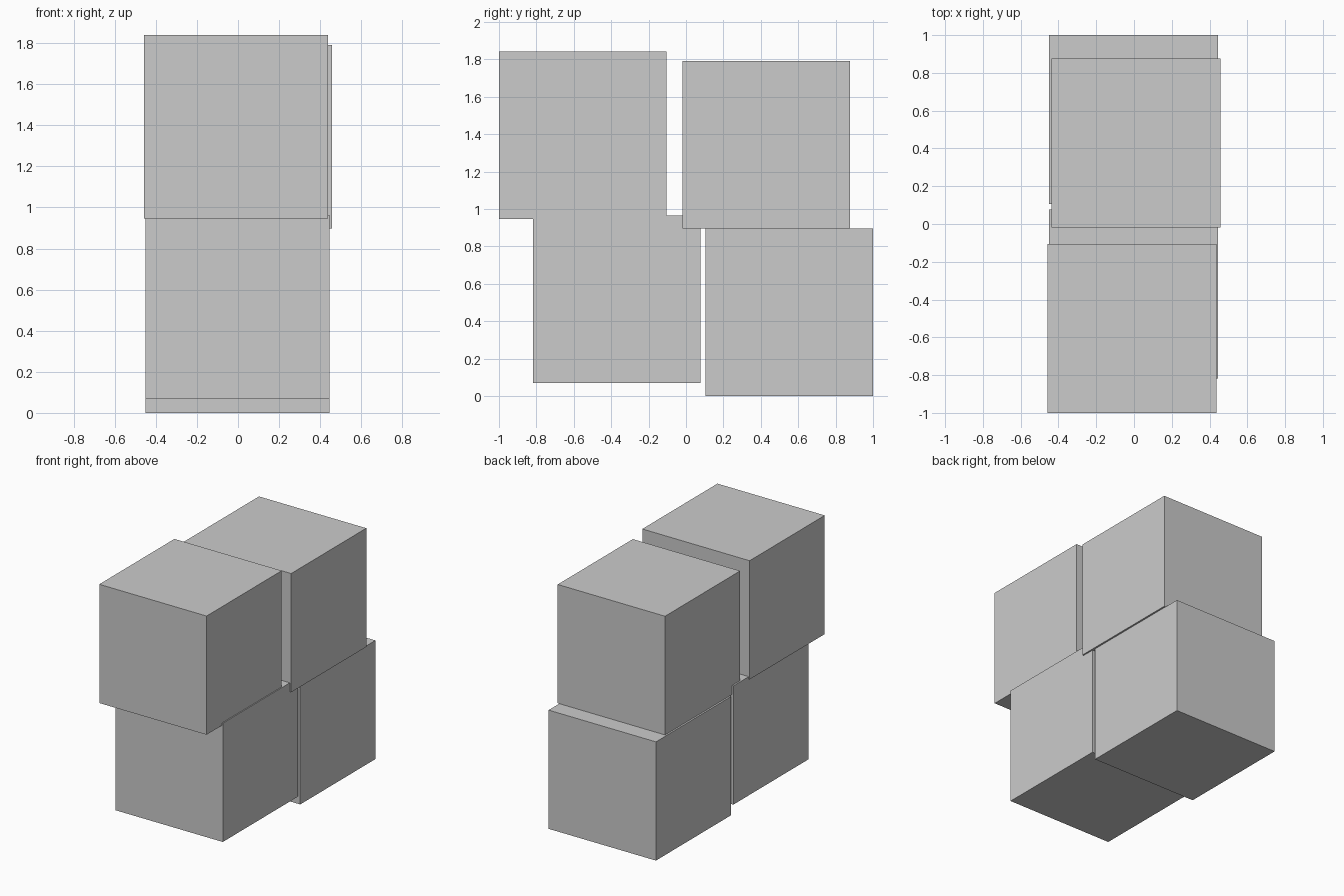
import bpy

if "Cube" in bpy.data.objects:
    bpy.data.objects.remove(bpy.data.objects["Cube"])

SIZE = 0.895  # edge of every cube


def cube(name, centre):
    bpy.ops.mesh.primitive_cube_add(size=SIZE, location=centre)
    bpy.context.object.name = name


# Loosely stacked cubes: two below, two above
cube("lower_back_cube", (-0.002, 0.5525, 0.4475))
cube("lower_front_cube", (-0.002, -0.370, 0.517))
cube("upper_back_cube", (0.0095, 0.428, 1.344))
cube("upper_front_cube", (-0.0095, -0.5525, 1.393))
